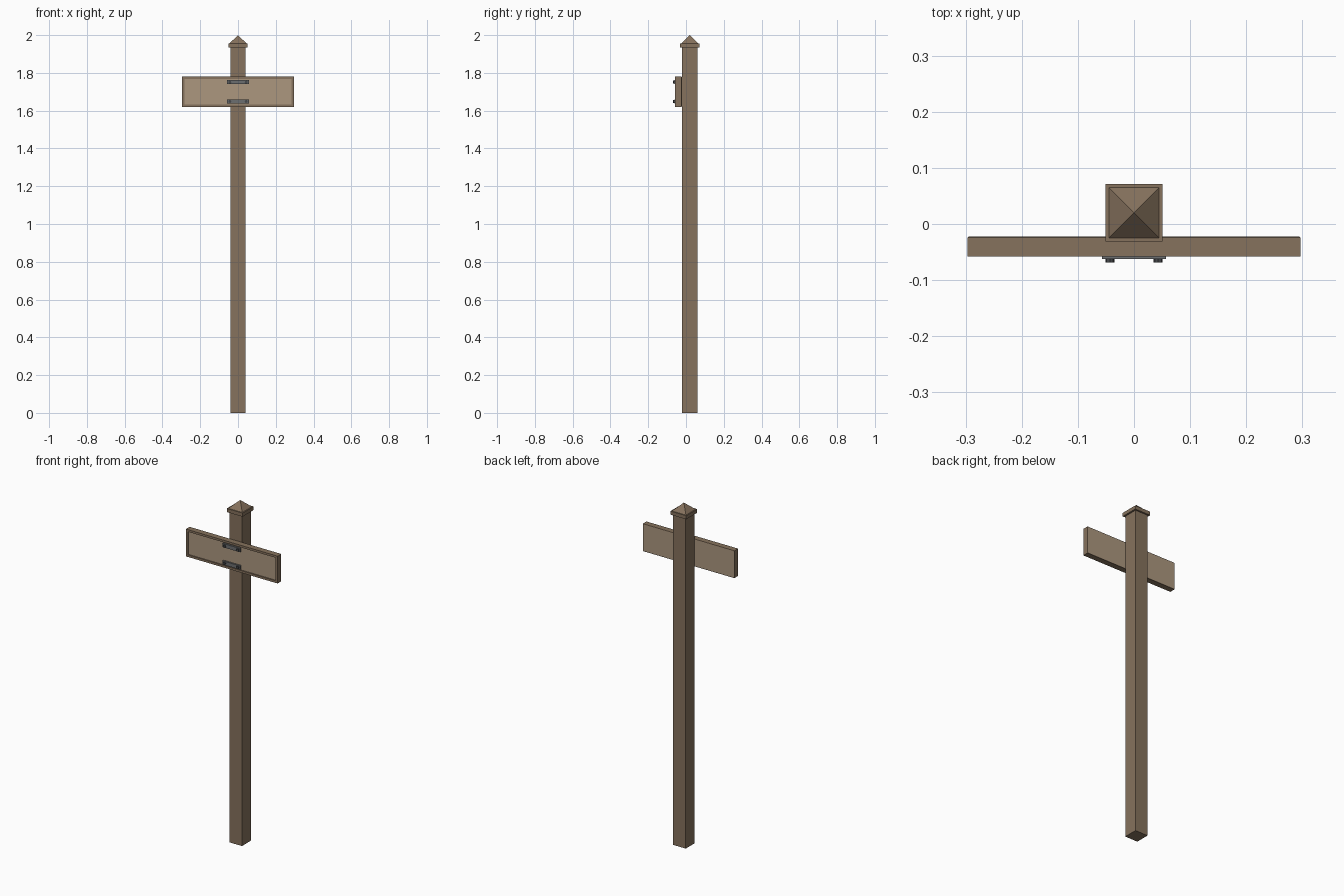
import bpy, bmesh, math
from mathutils import Matrix

if "Cube" in bpy.data.objects:
    bpy.data.objects.remove(bpy.data.objects["Cube"])


def material(name, rgb):
    """Flat colour given as 0-255 sRGB, stored as linear."""
    m = bpy.data.materials.new(name)
    m.diffuse_color = [((c / 255 + 0.055) / 1.055) ** 2.4 for c in rgb] + [1]
    m.use_nodes = True
    m.node_tree.nodes["Principled BSDF"].inputs["Base Color"].default_value = m.diffuse_color
    return m


WOOD = material("dark wood", (134, 114, 93))
PANEL = material("light wood", (172, 151, 127))
METAL = material("grey metal", (108, 110, 112))
BOLT = material("dark metal", (70, 72, 75))


def finish(name, bm, *mats):
    bmesh.ops.recalc_face_normals(bm, faces=bm.faces)
    me = bpy.data.meshes.new(name)
    bm.to_mesh(me)
    bm.free()
    for m in mats:
        me.materials.append(m)
    ob = bpy.data.objects.new(name, me)
    bpy.context.collection.objects.link(ob)
    return ob


def box_mesh(x0, x1, y0, y1, z0, z1):
    bm = bmesh.new()
    bmesh.ops.create_cube(bm, size=1)
    bmesh.ops.scale(bm, vec=(x1 - x0, y1 - y0, z1 - z0), verts=bm.verts)
    bmesh.ops.translate(bm, vec=((x0 + x1) / 2, (y0 + y1) / 2, (z0 + z1) / 2), verts=bm.verts)
    return bm


POST_Y = 0.02

# Square post
finish("post", box_mesh(-0.041, 0.041, POST_Y - 0.042, POST_Y + 0.041, 0, 1.94), WOOD)

# Cap slab with a pyramid on top
finish("cap_slab", box_mesh(-0.051, 0.051, POST_Y - 0.051, POST_Y + 0.051, 1.935, 1.956), WOOD)
bm = bmesh.new()
bmesh.ops.create_cone(bm, cap_ends=True, segments=4, radius1=0.046 * math.sqrt(2), radius2=0,
                      depth=0.045, matrix=Matrix.Translation((0, POST_Y, 1.9775))
                      @ Matrix.Rotation(math.pi / 4, 4, 'Z'))
finish("cap_pyramid", bm, WOOD)

# Sign board: raised border round a sunken front panel, plain light back
bm = box_mesh(-0.297, 0.297, -0.058, -0.024, 1.62, 1.78)
bm.normal_update()
front = min(bm.faces, key=lambda f: f.calc_center_median().y)
back = max(bm.faces, key=lambda f: f.calc_center_median().y)
bmesh.ops.inset_region(bm, faces=[front], thickness=0.018)
sunk = bmesh.ops.extrude_discrete_faces(bm, faces=[front])["faces"][0]
bmesh.ops.translate(bm, vec=(0, 0.006, 0), verts=sunk.verts)
bmesh.ops.inset_region(bm, faces=[back], thickness=0.004, depth=0.0015)
sunk.material_index = back.material_index = 1
finish("sign_board", bm, WOOD, PANEL)

# Metal straps, each with two bolts
for label, z in (("upper", 1.751), ("lower", 1.649)):
    finish(label + "_strap", box_mesh(-0.057, 0.057, -0.062, -0.051, z - 0.011, z + 0.011), METAL)
    for side, x in (("left", -0.043), ("right", 0.043)):
        bm = bmesh.new()
        bmesh.ops.create_cone(bm, cap_ends=True, segments=8, radius1=0.008, radius2=0.008,
                              depth=0.009, matrix=Matrix.Translation((x, -0.0645, z))
                              @ Matrix.Rotation(math.pi / 2, 4, 'X'))
        finish(f"{label}_{side}_bolt", bm, BOLT)
